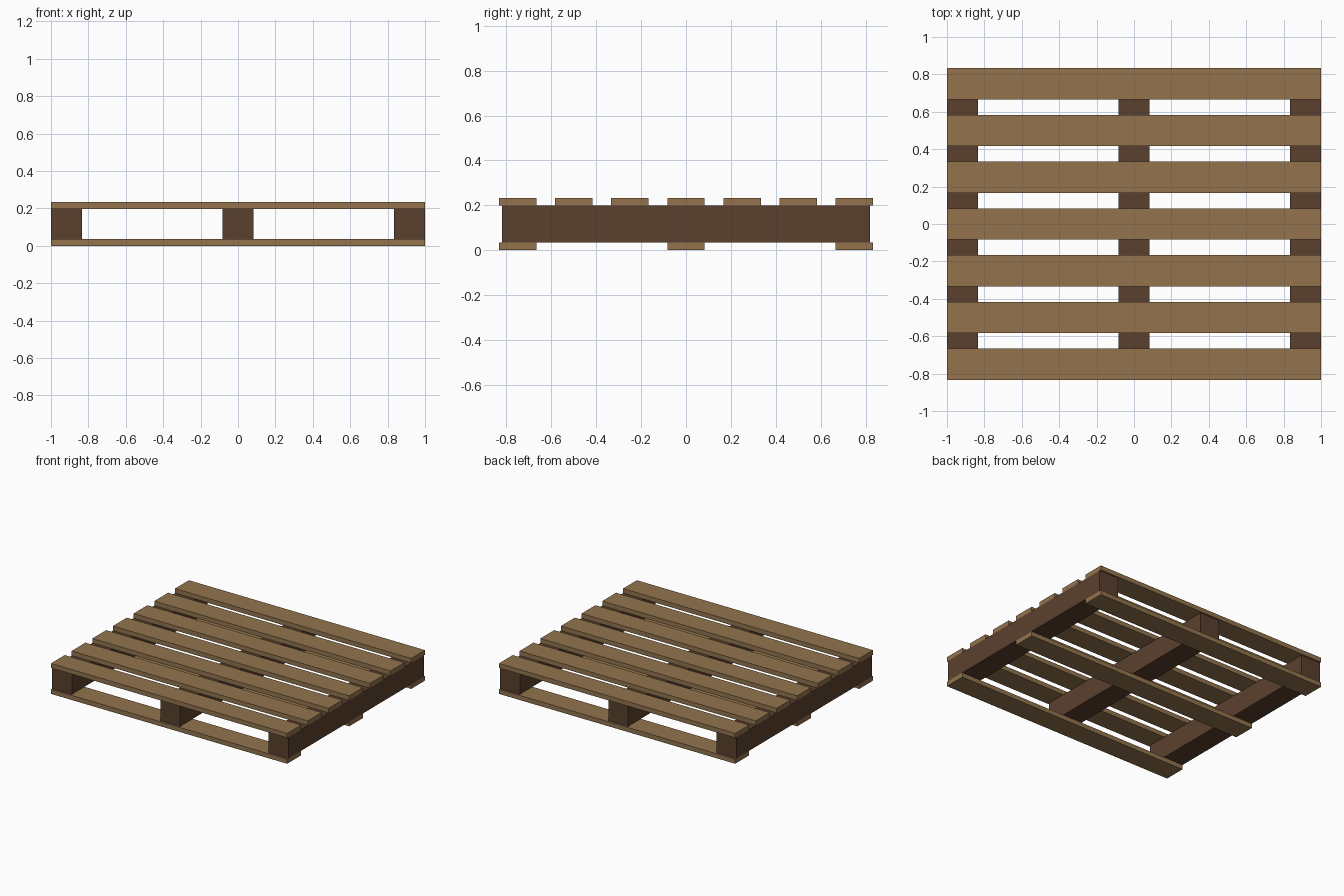
import bpy

cube = bpy.data.objects.get("Cube")
if cube:
    bpy.data.objects.remove(cube, do_unlink=True)


def make_material(name, rgb):
    mat = bpy.data.materials.new(name)
    mat.use_nodes = True
    color = (*rgb, 1.0)
    mat.diffuse_color = color
    mat.node_tree.nodes["Principled BSDF"].inputs["Base Color"].default_value = color
    return mat


def add_beam(name, size, location, mat):
    bpy.ops.mesh.primitive_cube_add(size=1, location=location)
    beam = bpy.context.object
    beam.name = name
    beam.scale = size
    bpy.ops.object.transform_apply(location=False, rotation=False, scale=True)
    beam.data.materials.append(mat)
    return beam


light_wood = make_material("light wood", (0.292, 0.174, 0.076))
dark_wood = make_material("dark wood", (0.102, 0.051, 0.027))

LENGTH = 2.0
BOARD_WIDTH = 1 / 6
BOARD_THICK = 0.035
HEIGHT = 0.233
board_size = (LENGTH, BOARD_WIDTH, BOARD_THICK)

# Seven deck boards across the top
for i in range(7):
    add_beam(f"deck_board_{i + 1}", board_size,
             (0, (i - 3) * 0.25, HEIGHT - BOARD_THICK / 2), light_wood)

# Three bottom boards: front, middle, back
for place, y in (("front", -0.75), ("middle", 0), ("back", 0.75)):
    add_beam(f"bottom_board_{place}", board_size,
             (0, y, BOARD_THICK / 2), light_wood)

# Three stringers running front to back, slightly inset from the board ends
stringer_size = (BOARD_WIDTH, 1.64, HEIGHT - 2 * BOARD_THICK)
offset = (LENGTH - BOARD_WIDTH) / 2
for place, x in (("right", -offset), ("middle", 0), ("left", offset)):
    add_beam(f"stringer_{place}", stringer_size, (x, 0, HEIGHT / 2), dark_wood)
